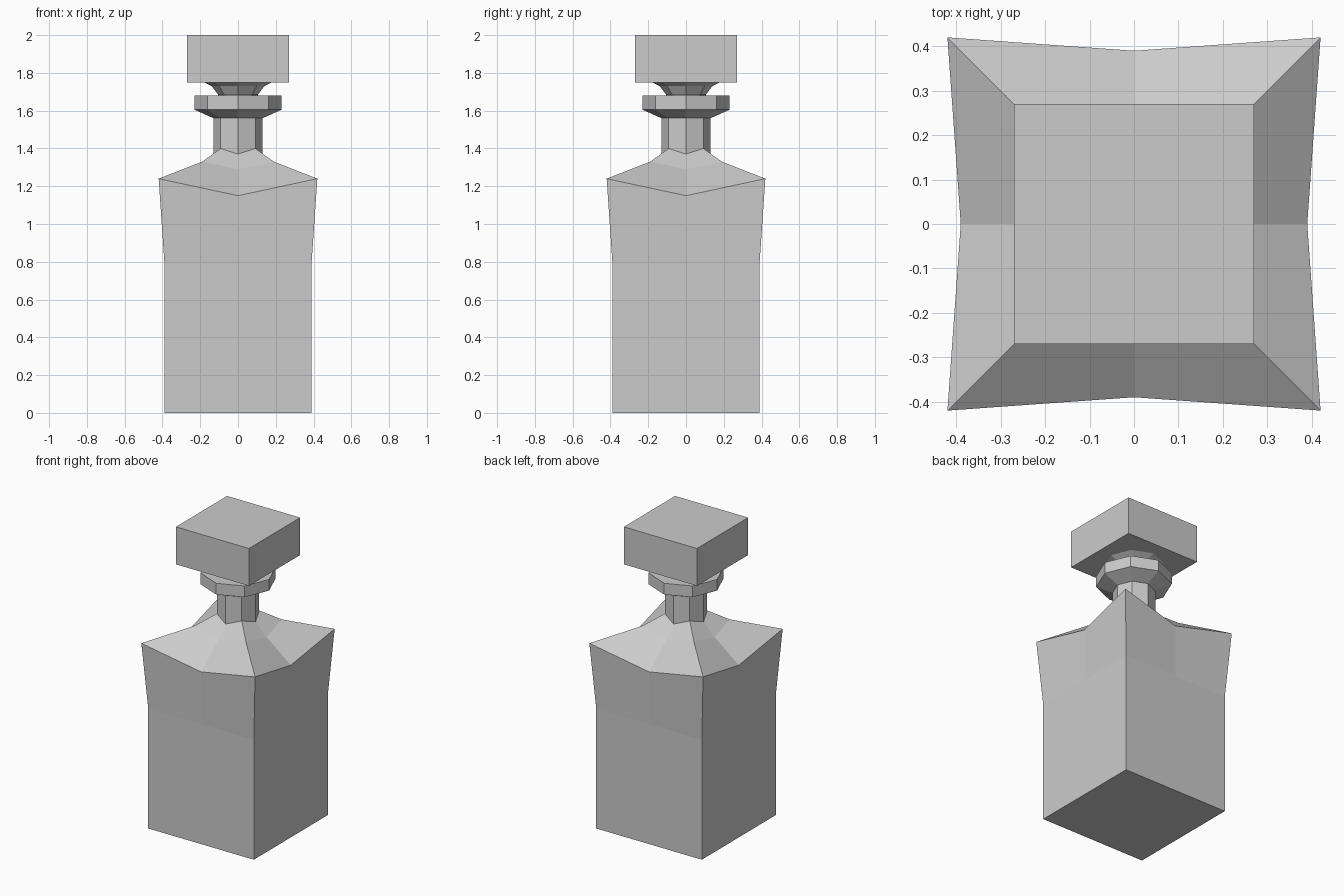
import bpy, bmesh
from math import sqrt

if "Cube" in bpy.data.objects:
    bpy.data.objects.remove(bpy.data.objects["Cube"])

H = sqrt(0.5)


def loft(name, rings):
    """Skin 8-sided rings given as (corner half-width, corner z, mid half-width, mid z)."""
    bm = bmesh.new()
    loops = []
    for c, cz, m, mz in rings:
        pts = [(m, 0, mz), (c, c, cz), (0, m, mz), (-c, c, cz),
               (-m, 0, mz), (-c, -c, cz), (0, -m, mz), (c, -c, cz)]
        loops.append([bm.verts.new(p) for p in pts])
    for a, b in zip(loops, loops[1:]):
        for i in range(8):
            j = (i + 1) % 8
            bm.faces.new((a[i], a[j], b[j], b[i]))
    bm.faces.new(loops[0][::-1])
    bm.faces.new(loops[-1])
    bmesh.ops.recalc_face_normals(bm, faces=bm.faces)
    mesh = bpy.data.meshes.new(name)
    bm.to_mesh(mesh)
    bm.free()
    obj = bpy.data.objects.new(name, mesh)
    bpy.context.collection.objects.link(obj)
    return obj


def octagon(r, z):
    return (r * H, z, r, z)


# Bottle: square body, flared lip with dipped sides, shoulder, neck and collar
loft("bottle", [
    (0.39, 0, 0.39, 0),
    (0.39, 0.80, 0.39, 0.80),
    (0.42, 1.24, 0.39, 1.15),
    (0.19, 1.33, 0.21, 1.29),
    (0.092, 1.40, 0.13, 1.37),
    octagon(0.13, 1.56),
    octagon(0.23, 1.605),
    octagon(0.23, 1.68),
])

# Stopper plug flaring up to the square cap
loft("stopper_plug", [octagon(0.105, 1.66), octagon(0.105, 1.685),
                      octagon(0.14, 1.73), octagon(0.18, 1.75)])

# Square stopper cap
bpy.ops.mesh.primitive_cube_add(size=1, location=(0, 0, 1.875))
cap = bpy.context.object
cap.name = "stopper_cap"
cap.scale = (0.54, 0.54, 0.25)
